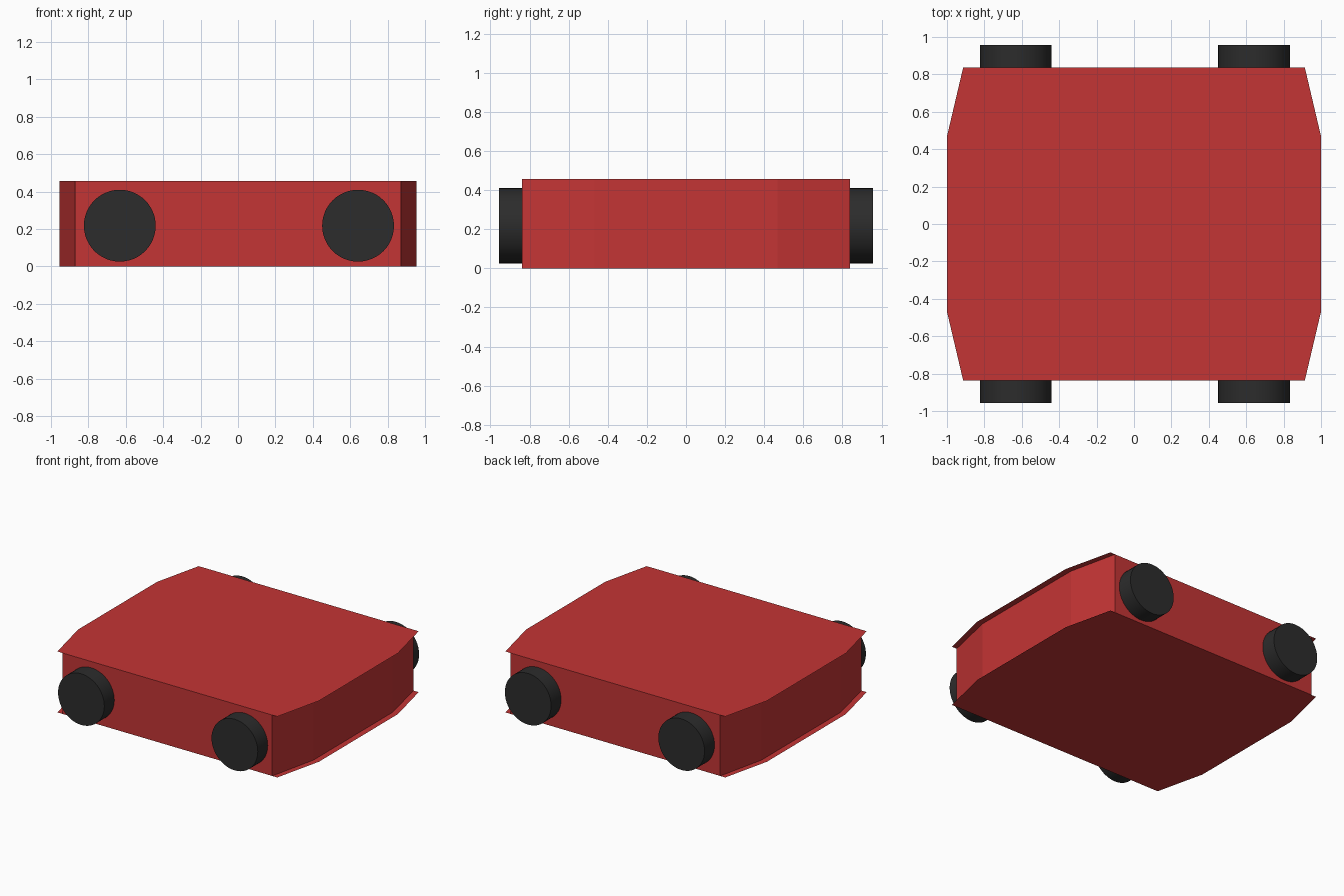
import bpy, bmesh, math

if "Cube" in bpy.data.objects:
    bpy.data.objects.remove(bpy.data.objects["Cube"])

H = 0.457          # body height
WALL_SCALE = 0.954  # side walls sit inside the plates in x only


def material(name, rgb):
    m = bpy.data.materials.new(name)
    m.diffuse_color = (*rgb, 1)
    m.use_nodes = True
    m.node_tree.nodes["Principled BSDF"].inputs["Base Color"].default_value = m.diffuse_color
    return m


red = material("red_paint", (0.55, 0.035, 0.035))
black = material("black_rubber", (0.025, 0.025, 0.025))


def outline(sx):
    quarter = [(1.0, 0.468), (0.913, 0.838)]
    right = [(x, -y) for x, y in reversed(quarter)] + quarter
    left = [(-x, -y) for x, y in right]
    return [(x * sx, y) for x, y in right + left]


def add_object(name, bm, mat):
    me = bpy.data.meshes.new(name)
    bm.to_mesh(me)
    bm.free()
    ob = bpy.data.objects.new(name, me)
    bpy.context.collection.objects.link(ob)
    me.materials.append(mat)
    return ob


# Thin plates that overhang the side walls
def plate(name, z, up):
    bm = bmesh.new()
    pts = outline(1.0)
    f = bm.faces.new([bm.verts.new((x, y, z)) for x, y in (pts if up else pts[::-1])])
    add_object(name, bm, red)


plate("top_plate", H, True)
plate("bottom_plate", 0, False)

# Open band of flat walls between the plates
bm = bmesh.new()
pts = outline(WALL_SCALE)
low = [bm.verts.new((x, y, 0)) for x, y in pts]
high = [bm.verts.new((x, y, H)) for x, y in pts]
for i in range(len(pts)):
    j = (i + 1) % len(pts)
    bm.faces.new((low[i], low[j], high[j], high[i]))
add_object("body_walls", bm, red)

# Four wheels, two on each long side
for side, sy in (("front", -1), ("back", 1)):
    for end, x in (("left", -0.632), ("right", 0.642)):
        bpy.ops.mesh.primitive_cylinder_add(
            vertices=48, radius=0.192, depth=0.125,
            location=(x, sy * 0.894, 0.218), rotation=(math.pi / 2, 0, 0))
        wheel = bpy.context.object
        wheel.name = f"{side}_{end}_wheel"
        wheel.data.materials.append(black)
        bpy.ops.object.shade_smooth_by_angle(angle=math.radians(30))
